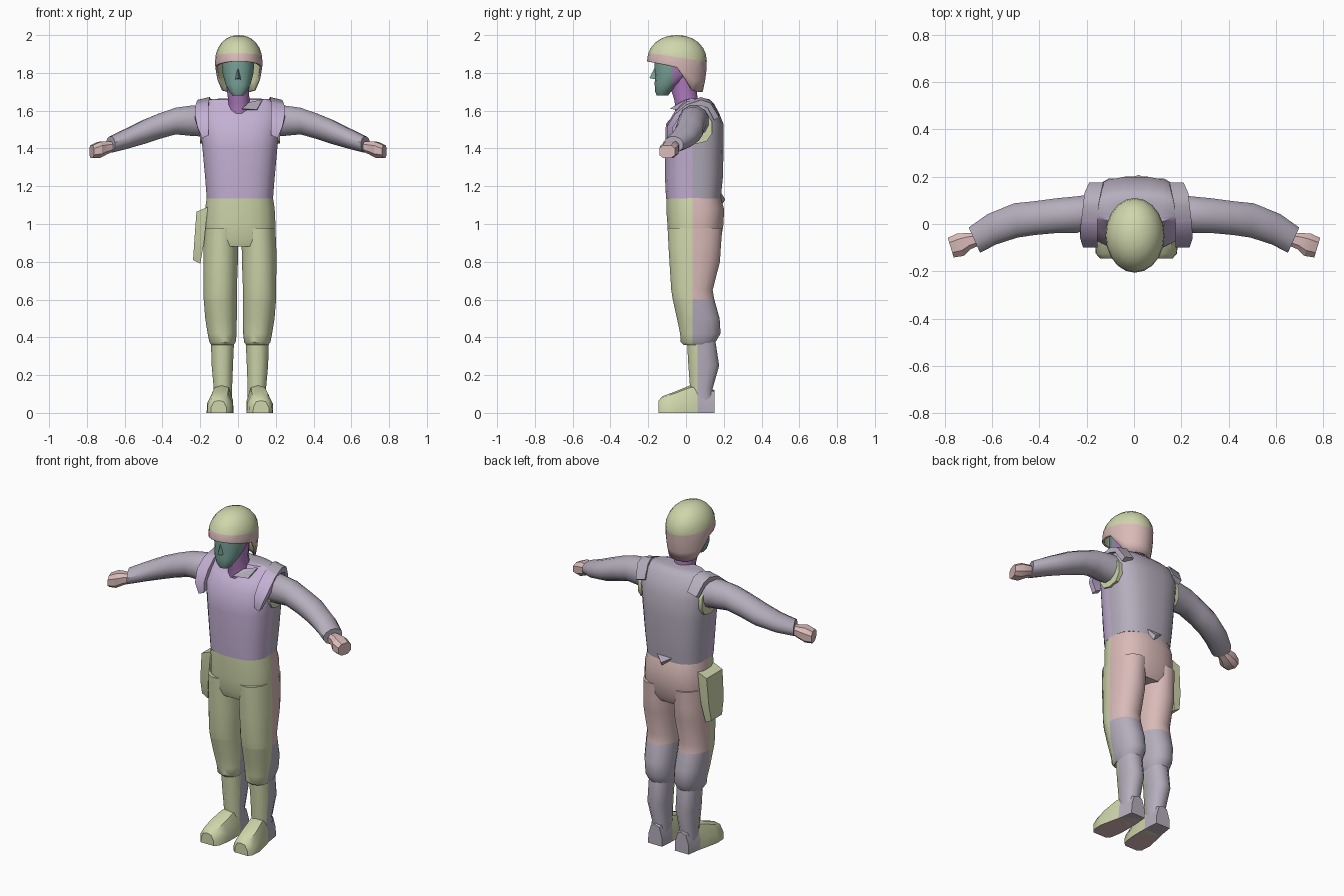
import bpy, bmesh, math
from mathutils import Vector

if "Cube" in bpy.data.objects:
    bpy.data.objects.remove(bpy.data.objects["Cube"])


def lin(c):
    return tuple(((v + 0.055) / 1.055) ** 2.4 for v in c) + (1.0,)


COLOURS = {
    "olive": (0.81, 0.84, 0.67), "lilac": (0.77, 0.69, 0.83),
    "grey": (0.71, 0.68, 0.74), "pink": (0.85, 0.73, 0.72),
    "teal": (0.47, 0.63, 0.59), "purple": (0.68, 0.48, 0.74),
}
MATS = {}
for key, rgb in COLOURS.items():
    MATS[key] = bpy.data.materials.new(key)
    MATS[key].diffuse_color = lin(rgb)

MID = 0.01   # the body sits slightly right of centre


def finish(name, bm, colours, rule=None, cuts=(), angle=40):
    """Cut along the colour borders, colour the faces by rule, make the object."""
    bmesh.ops.remove_doubles(bm, verts=bm.verts[:], dist=0.0005)
    bmesh.ops.recalc_face_normals(bm, faces=bm.faces[:])
    for co, no in cuts:
        bmesh.ops.bisect_plane(bm, geom=bm.verts[:] + bm.edges[:] + bm.faces[:],
                               plane_co=co, plane_no=no)
    bm.normal_update()
    if rule:
        for f in bm.faces:
            f.material_index = colours.index(rule(f.calc_center_median(), f.normal))
    me = bpy.data.meshes.new(name)
    bm.to_mesh(me)
    bm.free()
    for c in colours:
        me.materials.append(MATS[c])
    ob = bpy.data.objects.new(name, me)
    bpy.context.collection.objects.link(ob)
    bpy.ops.object.select_all(action='DESELECT')
    ob.select_set(True)
    bpy.context.view_layer.objects.active = ob
    bpy.ops.object.shade_smooth_by_angle(angle=math.radians(angle))
    return ob


def loft(rings):
    """Skin closed rings of points and cap both ends."""
    bm = bmesh.new()
    vs = [[bm.verts.new(p) for p in r] for r in rings]
    n = len(vs[0])
    for a, b in zip(vs, vs[1:]):
        for i in range(n):
            j = (i + 1) % n
            bm.faces.new((a[i], a[j], b[j], b[i]))
    bm.faces.new(vs[0])
    bm.faces.new(vs[-1])
    return bm


def oval(n, p=2.0):
    """Unit superellipse points."""
    out = []
    for i in range(n):
        t = 2 * math.pi * (i + 0.5) / n
        c, s = math.cos(t), math.sin(t)
        out.append((math.copysign(abs(c) ** (2 / p), c), math.copysign(abs(s) ** (2 / p), s)))
    return out


def upright(rows, n=16, p=2.0):
    """Loft of rows (z, centre x, half width, front y, back y)."""
    return loft([[(cx + rx * u, (f + b) / 2 + (b - f) / 2 * v, z) for u, v in oval(n, p)]
                 for z, cx, rx, f, b in rows])


def split(y, front, back):
    """Rule and cut for a front/back colour border."""
    return dict(rule=lambda c, n: front if c.y < y else back,
                cuts=[((0, y, 0), (0, 1, 0))])


# vest
finish("vest", upright([
    (1.135, MID, .177, -.107, .185), (1.25, MID, .186, -.113, .197), (1.4, MID, .2, -.113, .2),
    (1.53, MID, .213, -.108, .2), (1.59, MID, .212, -.055, .175), (1.635, MID, .195, -.015, .15),
    (1.66, MID, .16, .0, .125), (1.665, MID, .09, .02, .1)], 20, 2.7),
    ["lilac", "grey"], **split(.035, "lilac", "grey"))

# pointed flap at the back of the vest
bm = bmesh.new()
for p in [(-.08, .17, 1.19), (.09, .17, 1.19), (.03, .17, 1.07), (.02, .208, 1.13)]:
    bm.verts.new(p)
bmesh.ops.convex_hull(bm, input=bm.verts[:])
finish("back_flap", bm, ["grey"], angle=10)

# pelvis
TROUSER = ["olive", "pink", "grey"]


def trouser_rule(c, n):
    if c.y < .035:
        return "olive"
    return "pink" if c.z > .6 else "grey"


TCUT = [((0, .035, 0), (0, 1, 0)), ((0, 0, .6), (0, 0, 1))]
finish("trouser_seat", upright([
    (.88, MID, .17, -.08, .165), (.92, MID, .188, -.095, .187), (1.0, MID, .19, -.1, .2),
    (1.08, MID, .186, -.106, .203), (1.14, MID, .177, -.106, .185)], 20, 2.5),
    TROUSER, trouser_rule, TCUT)

for s, side in ((1, "right"), (-1, "left")):
    # trouser leg
    rows = [(.98, .097, .092, -.1, .195), (.88, .101, .093, -.095, .187), (.8, .102, .093, -.09, .182),
            (.65, .104, .089, -.08, .143), (.6, .104, .089, -.072, .152), (.5, .1, .085, -.05, .18),
            (.42, .094, .078, -.033, .185), (.375, .092, .071, -.03, .158), (.36, .092, .06, -.015, .15)]
    finish(side + "_trouser_leg",
           upright([(z, MID + s * x, r, f, b) for z, x, r, f, b in rows], 16, 2.2),
           TROUSER, trouser_rule, TCUT)

    # boot shaft
    rows = [(.4, .092, .064, .002, .155), (.25, .093, .058, .01, .178),
            (.13, .09, .05, .02, .143), (.0, .09, .05, .03, .152)]
    finish(side + "_boot_shaft",
           upright([(z, MID + s * x, r, f, b) for z, x, r, f, b in rows], 12, 2.3),
           ["olive", "grey"], **split(.06, "olive", "grey"))

    # boot foot: sections (y, centre x, half width at sole, height)
    rows = [(-.145, .112, .042, .065), (-.125, .11, .062, .088), (-.06, .106, .07, .112),
            (.02, .096, .062, .145), (.08, .09, .054, .15), (.152, .088, .046, .12)]
    rings = [[(MID + s * (x + w * u), y, h * v) for u, v in
              ((-1, 0), (1, 0), (.97, .45), (.6, .92), (0, 1), (-.6, .92), (-.97, .45))]
             for y, x, w, h in rows]
    finish(side + "_boot_foot", loft(rings), ["olive", "grey", "pink"],
           lambda c, n: "pink" if n.z < -.8 else "olive" if c.y < .06 else "grey",
           [((0, .06, 0), (0, 1, 0))])

    # sleeve: rows (x, centre y, centre z, half depth, half height, cuff slant)
    rows = [(.17, .055, 1.54, .075, .08, 0), (.24, .04, 1.547, .08, .084, 0),
            (.33, .035, 1.545, .076, .073, 0), (.42, .025, 1.517, .074, .07, 0),
            (.5, .015, 1.487, .075, .066, .1), (.6, -.022, 1.448, .066, .054, .3),
            (.675, -.068, 1.42, .055, .044, .45)]
    rings = [[(s * (x + k * d * u), y + d * u, z + h * v) for u, v in oval(12)]
             for x, y, z, d, h, k in rows]
    finish(side + "_sleeve", loft(rings), ["grey"])

    # fist
    rows = [(.655, -.062, 1.412, .028, .026), (.7, -.072, 1.402, .036, .036),
            (.735, -.088, 1.393, .05, .045), (.775, -.1, 1.383, .044, .036)]
    rings = [[(s * (x + .3 * d * u), y + d * u, z + h * v) for u, v in oval(8, 2.6)]
             for x, y, z, d, h in rows]
    finish(side + "_fist", loft(rings), ["pink"], angle=30)

    # shoulder strap: path (y, z, inner x, outer x)
    path = [(-.1, 1.47, .165, .2), (-.1, 1.53, .165, .225), (-.06, 1.595, .165, .238),
            (.0, 1.645, .165, .235), (.08, 1.672, .16, .225), (.13, 1.655, .15, .22),
            (.175, 1.58, .14, .2)]
    rings = []
    for y, z, a, b in path:
        d = Vector((y - .04, z - 1.5)).normalized() * .03
        rings.append([(MID + s * a, y, z), (MID + s * b, y, z - .015),
                      (MID + s * b, y - d.x, z - d.y - .015), (MID + s * a, y - d.x, z - d.y)])
    finish(side + "_shoulder_strap", loft(rings), ["lilac", "grey"],
           **split(.02, "lilac", "grey"))

    # lining showing around the armhole
    rings = [[(MID + s * x, .06 + .08 * u, 1.51 + .085 * v) for u, v in oval(10, 2.4)]
             for x in (.17, .212)]
    finish(side + "_armhole_lining", loft(rings), ["olive"])

# neck
finish("neck", upright([
    (1.58, .005, .06, -.06, .075), (1.65, .005, .058, -.062, .065), (1.7, 0, .06, -.078, .06),
    (1.8, 0, .07, -.08, .065)], 12), ["purple"])

# small folded collar on one side of the throat
bm = bmesh.new()
for p in [(.02, -.085, 1.61), (.1, -.05, 1.605), (.13, .0, 1.66), (.06, -.03, 1.645), (.04, .0, 1.6), (.11, .02, 1.6)]:
    bm.verts.new(p)
bmesh.ops.convex_hull(bm, input=bm.verts[:])
finish("collar", bm, ["grey"], angle=15)

# head with a painted face
finish("head", upright([
    (1.68, 0, .03, -.155, -.095), (1.7, 0, .046, -.163, -.08), (1.74, 0, .068, -.166, -.03),
    (1.79, 0, .082, -.164, .04), (1.84, 0, .088, -.168, .07), (1.9, 0, .085, -.16, .07)], 14, 2.2),
    ["teal", "purple"], **split(-.072, "teal", "purple"))

# nose
bm = bmesh.new()
for p in [(-.018, -.155, 1.765), (.018, -.155, 1.765), (0, -.194, 1.772), (0, -.16, 1.84)]:
    bm.verts.new(p)
bmesh.ops.convex_hull(bm, input=bm.verts[:])
finish("nose", bm, ["teal"], angle=20)


# helmet: dome above the brow, skirt dropping to the nape
def rim(y):
    if y < -.05:
        return 1.86 - .03 * max(0, min(1, (y + .2) / .15))
    return max(1.70, 1.83 - 1.3 * (y + .05))


bm = bmesh.new()
N = 20
rows = []
for k in range(7):
    a = math.pi / 2 * (1 - k / 6)
    ring = []
    for i in range(N):
        t = 2 * math.pi * i / N
        r = math.cos(a) ** .92
        ring.append((.004 + .125 * r * math.cos(t), -.048 + .158 * r * math.sin(t),
                     1.865 + .135 * math.sin(a)))
    rows.append(ring)
for k in (1, 2, 3):
    ring = []
    for x, y, z in rows[6]:
        drop = (z - rim(y)) * k / 3
        f = 1 - 5 * drop * drop
        ring.append((.004 + (x - .004) * f, -.048 + (y + .048) * f, z - drop))
    rows.append(ring)
vs = [[bm.verts.new(p) for p in r] for r in rows]
for a, b in zip(vs, vs[1:]):
    for i in range(N):
        j = (i + 1) % N
        bm.faces.new((a[i], a[j], b[j], b[i]))
bmesh.ops.dissolve_degenerate(bm, edges=bm.edges[:], dist=.0005)
helmet = finish("helmet", bm, ["olive", "pink", "olive"],
                lambda c, n: "olive" if c.z > 1.876 - .15 * c.y else "pink",
                [((0, 0, 1.876), (0, .15, 1))], angle=50)
mod = helmet.modifiers.new("shell", 'SOLIDIFY')
mod.thickness = .012
mod.offset = -1
mod.material_offset = 2

# holster on the hip
rings = [[(x0, f, z0), (x1, f, z1), (x1, b, z1), (x0, b, z0)] for x0, z0, x1, z1, f, b in
         ((-.238, .81, -.2, .79, .0, .1), (-.232, .9, -.18, .9, -.025, .115),
          (-.22, 1.065, -.16, 1.09, -.03, .12))]
finish("holster", loft(rings), ["olive"], angle=20)

for m in bpy.data.materials:
    if m.users and not m.is_grease_pencil:
        m.use_nodes = True
        m.node_tree.nodes["Principled BSDF"].inputs["Base Color"].default_value = m.diffuse_color
